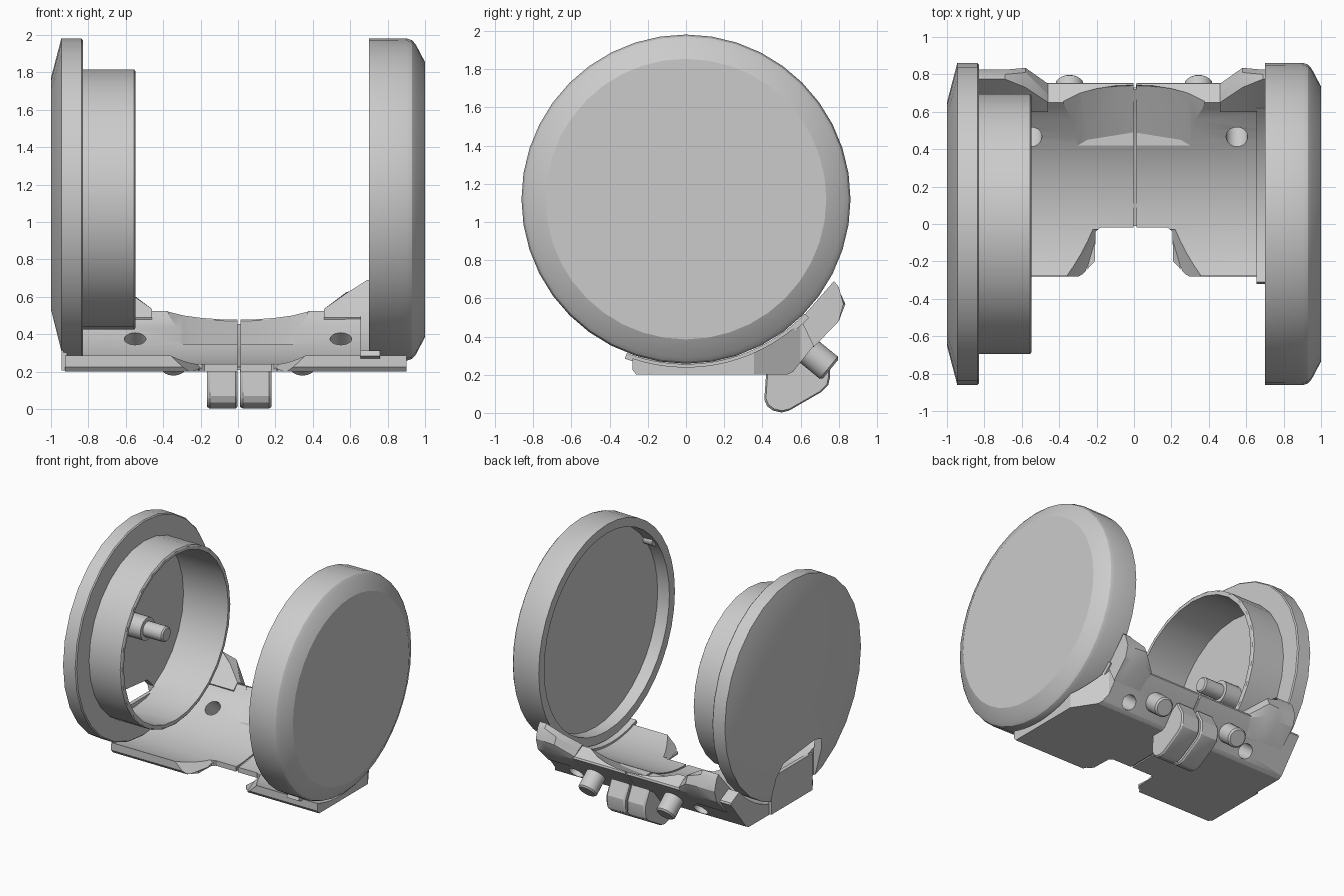
import bpy, bmesh, math
from mathutils import Vector, Matrix

if "Cube" in bpy.data.objects:
    bpy.data.objects.remove(bpy.data.objects["Cube"])

CZ = 1.12                                   # height of the disc axis
N = Vector((0, 0.77, -0.63)).normalized()   # outward normal of the sloped plate
T = Vector((0, 0.63, 0.77)).normalized()    # up along the sloped plate
C = Vector((0, 0, CZ))


def finish(name, bm):
    bmesh.ops.recalc_face_normals(bm, faces=bm.faces)
    me = bpy.data.meshes.new(name)
    bm.to_mesh(me)
    bm.free()
    ob = bpy.data.objects.new(name, me)
    bpy.context.collection.objects.link(ob)
    shade(ob)
    return ob


def shade(ob):
    bpy.ops.object.select_all(action='DESELECT')
    ob.select_set(True)
    bpy.context.view_layer.objects.active = ob
    bpy.ops.object.shade_smooth_by_angle(angle=math.radians(26))


def lathe(name, prof, seg):
    """Spin (x, radius) points about the disc axis; end radii may be zero."""
    bm = bmesh.new()
    vs = [bm.verts.new((x, 0, CZ + r)) for x, r in prof]
    es = [bm.edges.new(p) for p in zip(vs, vs[1:])]
    bmesh.ops.spin(bm, geom=vs + es, cent=C, axis=(1, 0, 0), angle=2 * math.pi, steps=seg)
    bmesh.ops.remove_doubles(bm, verts=bm.verts, dist=1e-4)
    return finish(name, bm)


def loft(name, sections):
    """Skin a list of (x, [(y, z), ...]) sections and cap both ends."""
    bm = bmesh.new()
    rings = [[bm.verts.new((x, y, z)) for y, z in pts] for x, pts in sections]
    n = len(rings[0])
    for a, b in zip(rings, rings[1:]):
        for i in range(n):
            bm.faces.new((a[i], a[(i + 1) % n], b[(i + 1) % n], b[i]))
    bm.faces.new(rings[0])
    bm.faces.new(rings[-1])
    return finish(name, bm)


def hull(name, pts):
    bm = bmesh.new()
    for p in pts:
        bm.verts.new(p)
    res = bmesh.ops.convex_hull(bm, input=bm.verts)
    spare = [v for v in res["geom_interior"] if isinstance(v, bmesh.types.BMVert)]
    bmesh.ops.delete(bm, geom=spare, context='VERTS')
    return finish(name, bm)


def box(name, lo, hi):
    return hull(name, [(x, y, z) for x in (lo[0], hi[0]) for y in (lo[1], hi[1]) for z in (lo[2], hi[2])])


def rod(name, a, b, r, bevel=0.0):
    a, b = Vector(a), Vector(b)
    bm = bmesh.new()
    q = (b - a).to_track_quat('Z', 'Y').to_matrix().to_4x4()
    bmesh.ops.create_cone(bm, cap_ends=True, segments=20, radius1=r, radius2=r,
                          depth=(b - a).length, matrix=Matrix.Translation((a + b) / 2) @ q)
    if bevel:
        rim = [e for f in bm.faces if len(f.verts) > 4 for e in f.edges]
        bmesh.ops.bevel(bm, geom=rim, offset=bevel, segments=1, affect='EDGES')
    return finish(name, bm)


def cut(ob, cutters):
    for c in cutters:
        c.hide_render = True
        m = ob.modifiers.new("cut", 'BOOLEAN')
        m.operation, m.solver, m.object = 'DIFFERENCE', 'EXACT', c
        bpy.context.view_layer.objects.active = ob
        bpy.ops.object.modifier_apply(modifier=m.name)
        bpy.data.objects.remove(c)
    shade(ob)


def arc(r, a0, a1, n):
    """Points round the disc axis, angle measured from straight down towards +y."""
    return [(r * math.sin(t), CZ - r * math.cos(t))
            for t in (math.radians(a0 + (a1 - a0) * i / n) for i in range(n + 1))]


# Left lid: flange with chamfered face and a thin-walled ring
lid = lathe("ring_lid", [(-1, 0), (-1, .65), (-.945, .86), (-.838, .86), (-.83, .852), (-.83, .695),
                         (-.555, .695), (-.548, .685), (-.548, .66), (-.94, .655), (-.94, 0)], 28)
cut(lid, [hull("lid_notch_cutter", [(x, y, z) for x in (-1.1, -.932) for y, z in
                                    [(-.28, .1), (.28, .1), (.28, .52), (.20, .60), (-.20, .64), (-.28, .62)]])])
rod("axle_base", (-.96, 0, CZ), (-.80, 0, CZ), .09)
rod("axle_pin", (-.81, 0, CZ), (-.63, 0, CZ), .06, .01)

# Right cover: shallow cup with rounded rim and a small lug inside
lathe("cup_cover", [(.80, 0), (.80, .785), (.70, .79), (.70, .86), (.90, .862), (.93, .852),
                    (.95, .83), (1, .735), (1, 0)], 40)
rod("cup_lug", (.72, -.64, 1.60), (.82, -.64, 1.60), .04)

# Bracket: cradle section with flat floor, sloped back plate and round seat
section = [(-.28, .225), (-.26, .20), (.53, .20), (.56, .215), (.755, .46), (.75, .475)]
section += arc(.88, 47.5, -18.5, 16)
bracket = loft("cradle_bracket", [(-.925, section), (.90, section)])

cutters = []
# front notch with sloping corners
cutters.append(loft("notch_cutter", [(x, [(-.40, .1), (y, .1), (y, .4), (-.40, .4)])
                                     for x, y in [(-.29, -.285), (-.21, -.20), (-.205, -.04), (-.18, -.02),
                                                  (.18, -.02), (.205, -.04), (.21, -.20), (.29, -.285)]]))
for s in (-1, 1):
    cutters.append(hull("notch_slope_cutter", [(s * x, y, z) for x, y, z in [
        (.19, -.03, .21), (.30, -.40, .19), (.28, -.03, .30), (.42, -.40, .30), (.1, -.03, .3), (.1, -.40, .3)]]))
# scoop in the back plate
scoop = [(s * x, y, z + dz) for s in (-1, 1) for dz in (0, .4)
         for x, y, z in [(.38, .66, .525), (.29, .70, .50), (.2, .722, .484), (.1, .736, .473), (0, .74, .47),
                         (.30, .42, .345), (.25, .45, .345), (0, .49, .345)]]
scoop += [(s * .3, .90, .85) for s in (-1, 1)]
cutters.append(hull("scoop_cutter", scoop))
# screw holes, through the slope
for s in (-1, 1):
    p = Vector((s * .55, .46, .38))
    cutters.append(rod("hole_cutter", p - N * .25, p + N * .35, .058))
# centre seam, and the slanted right end of the back plate
cutters.append(box("seam_cutter", (-.003, -.5, -.1), (.013, 1, .9)))
cutters.append(hull("end_cutter", [(x, y, z) for z in (.1, 1) for x, y in
                                   [(.91, .34), (.74, .60), (.74, 1), (1.1, 1), (1.1, .34)]]))
cut(bracket, cutters)
# Hinge web that closes the bottom of the seam
web = [(-.01, .21), (.53, .21), (.73, .45), (.72, .455), (.5, .335), (.4, .315), (.2, .25), (-.01, .225)]
loft("seam_web", [(-.004, web), (.014, web)])

# Wings that flare up and out at both ends of the back plate
inner = [(.60, .49), (.65, .535), (.69, .515), (.75, .475), (.745, .45), (.66, .345)]
middle = [(.60, .49), (.73, .62), (.81, .625), (.835, .57), (.80, .48), (.67, .345)]
outer = [(.60, .49), (.775, .69), (.80, .66), (.825, .57), (.80, .48), (.67, .345)]
for s, side, end in ((-1, "left", .83), (1, "right", .75)):
    loft(side + "_wing", [(s * .46, inner), (s * .58, middle), (s * .69, outer), (s * end, outer)])

# Seat strip beside the cup, and the tab closing the lid notch
strip = arc(.895, -21, 46, 20) + arc(.864, 46, -21, 20)
loft("seat_strip", [(.655, strip), (.76, strip)])
box("lid_tab", (-.945, -.25, .205), (-.915, .27, .50))

# Split latch under the seam
latch = [(.42, .21), (.41, .07), (.425, .035), (.455, .012), (.50, .002), (.54, .012), (.71, .11),
         (.745, .145), (.755, .19), (.755, .25), (.70, .36), (.52, .24)]
small = [(.585 + (y - .585) * .95, .19 + (z - .19) * .95) for y, z in latch]
for name, a, b in (("latch_left", -.165, -.002), ("latch_right", .012, .178)):
    loft(name, [(a, small), (a + .015, latch), (b - .012, latch), (b, small)])

# Screw posts on the slope
for s, side in ((-1, "left"), (1, "right")):
    p = C + T * -.21 + Vector((s * .345, 0, 0))
    rod(side + "_post", p + N * .94, p + N * 1.15, .075, .012)
